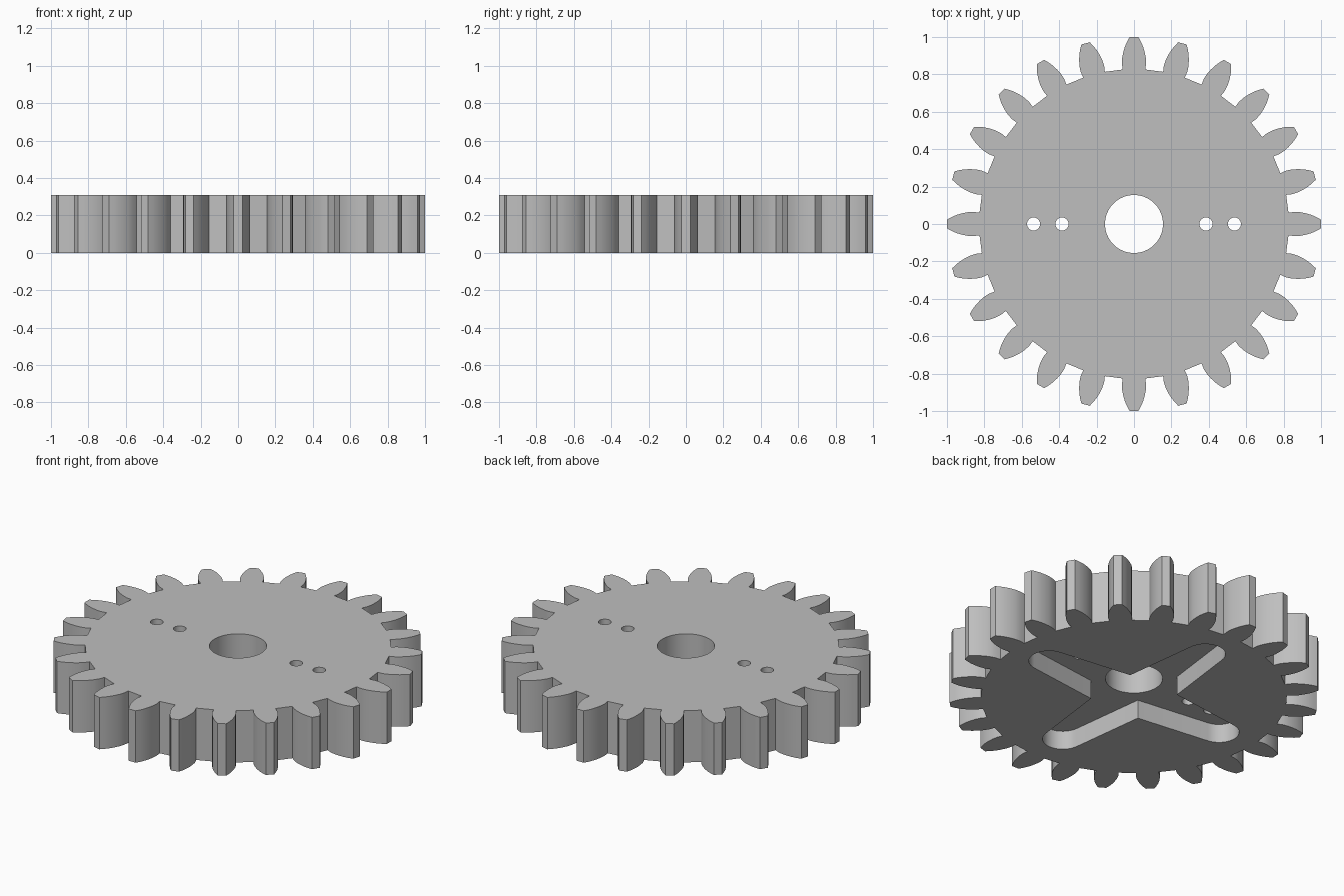
import bpy
import bmesh
from math import cos, sin, pi, tau, radians
from mathutils import Matrix, Vector

THICKNESS = 0.31
POCKET_DEPTH = 0.112
TEETH = 24

if "Cube" in bpy.data.objects:
    bpy.data.objects.remove(bpy.data.objects["Cube"])

grey = bpy.data.materials.new("plain grey")
grey.use_nodes = True
grey.diffuse_color = (0.52, 0.52, 0.52, 1)
grey.node_tree.nodes["Principled BSDF"].inputs["Base Color"].default_value = grey.diffuse_color


def repeat_around(points, count):
    """Copy a run of 2D points evenly around the centre."""
    return [Matrix.Rotation(tau * i / count, 2) @ Vector(p)
            for i in range(count) for p in points]


def prism(name, outline, z0, z1):
    """Extrude a closed 2D outline from z0 to z1."""
    bm = bmesh.new()
    base = bm.faces.new([bm.verts.new((p[0], p[1], z0)) for p in outline])
    top = bmesh.ops.extrude_face_region(bm, geom=[base])["geom"]
    verts = [v for v in top if isinstance(v, bmesh.types.BMVert)]
    bmesh.ops.translate(bm, verts=verts, vec=(0, 0, z1 - z0))
    bmesh.ops.recalc_face_normals(bm, faces=bm.faces)
    mesh = bpy.data.meshes.new(name)
    bm.to_mesh(mesh)
    bm.free()
    mesh.materials.append(grey)
    obj = bpy.data.objects.new(name, mesh)
    bpy.context.collection.objects.link(obj)
    return obj


def circle(x, radius, sides):
    return [(x + radius * cos(tau * i / sides), radius * sin(tau * i / sides))
            for i in range(sides)]


# Toothed wheel: one curved flank, mirrored and repeated
flank = [(0.826, 0.060), (0.86, 0.065), (0.89, 0.063), (0.92, 0.057),
         (0.95, 0.048), (0.975, 0.037), (1.0, 0.023)]
tooth = [(r, -w) for r, w in flank] + [(r, w) for r, w in reversed(flank)]
gear = prism("gear_wheel", repeat_around(tooth, TEETH), 0, THICKNESS)

# Cross pocket underneath: tapered arms with round ends
tip_x, tip_r, root = 0.60, 0.11, 0.165
arm = [(tip_x + tip_r * cos(a), tip_r * sin(a))
       for a in (radians(-83) + radians(166) * i / 16 for i in range(17))]
arm.append((root, root))
cutters = [prism("cross_pocket_cutter", repeat_around(arm, 4), -0.1, POCKET_DEPTH)]

# Shaft bore and the two pairs of screw holes
cutters.append(prism("bore_cutter", circle(0, 0.155, 64), -0.2, 0.5))
for side in (-1, 1):
    for x in (0.385, 0.537):
        cutters.append(prism("screw_hole_cutter", circle(side * x, 0.035, 24), -0.2, 0.5))

bpy.ops.object.select_all(action="DESELECT")
bpy.context.view_layer.objects.active = gear
gear.select_set(True)
for cutter in cutters:
    cutter.hide_render = True
    cut = gear.modifiers.new("cut", "BOOLEAN")
    cut.operation = "DIFFERENCE"
    cut.solver = "EXACT"
    cut.object = cutter
    bpy.ops.object.modifier_apply(modifier=cut.name)
    bpy.data.objects.remove(cutter)

# Smooth the flanks and bores, keep the rims crisp
bpy.ops.object.shade_smooth_by_angle(angle=radians(25))
